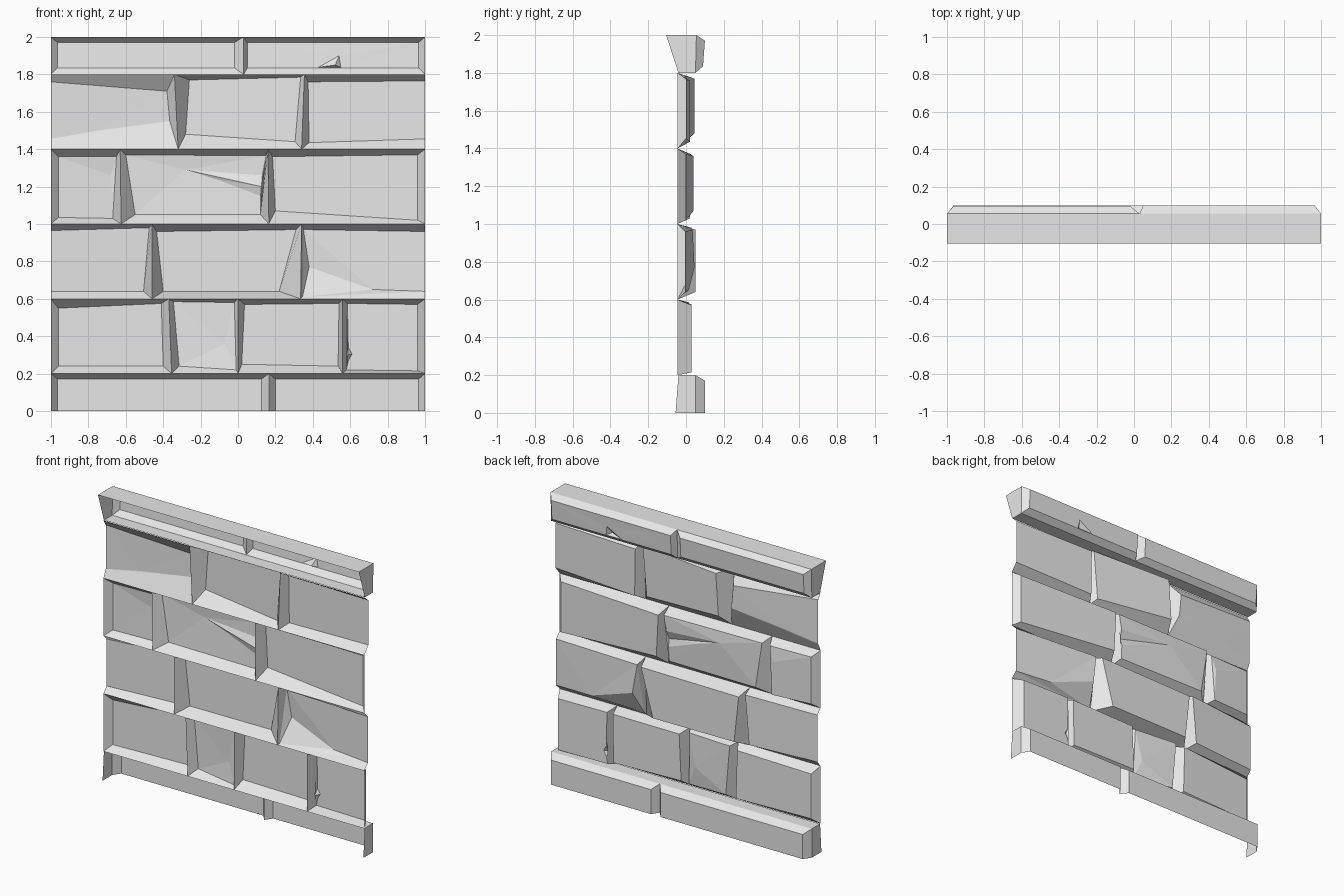
import bpy
import bmesh
from mathutils import Vector
from mathutils.geometry import delaunay_2d_cdt

if "Cube" in bpy.data.objects:
    bpy.data.objects.remove(bpy.data.objects["Cube"], do_unlink=True)

GREY = (0.8, 0.8, 0.8, 1.0)
stone = bpy.data.materials.new("grey_stone")
stone.use_nodes = True
stone.diffuse_color = GREY
stone.node_tree.nodes["Principled BSDF"].inputs["Base Color"].default_value = GREY

LEFT_SIDE, TOP_SIDE, RIGHT_SIDE, BOTTOM_SIDE = range(4)
GROOVE = -0.045


def shell(name, rings, open_sides=(), crease=()):
    """Open-backed block: four-corner rings bridged, except at the listed
    (level, side) pairs, then a closing face that may be broken by a crease
    line of (x, z, y) points."""
    bm = bmesh.new()
    loops = [[bm.verts.new(p) for p in ring] for ring in rings]
    for level, (low, high) in enumerate(zip(loops, loops[1:])):
        for i in range(4):
            j = (i + 1) % 4
            if (level, i) not in open_sides:
                bm.faces.new((low[i], low[j], high[j], high[i]))
    cap = loops[-1]
    if crease:
        points = cap + [bm.verts.new((x, y, z)) for x, z, y in crease]
        flat = [Vector((v.co.x, v.co.z)) for v in points]
        edges = [(i, (i + 1) % 4) for i in range(4)]
        edges += [(i, i + 1) for i in range(4, len(points) - 1)]
        result = delaunay_2d_cdt(flat, edges, [], 1, 1e-5)
        for tri in result[2]:
            bm.faces.new([points[result[3][i][0]] for i in reversed(tri)])
    else:
        bm.faces.new(cap)
    mesh = bpy.data.meshes.new(name)
    bm.to_mesh(mesh)
    bm.free()
    mesh.materials.append(stone)
    bpy.context.collection.objects.link(bpy.data.objects.new(name, mesh))


def ring(left, right, bottom, top, y_bottom, y_top):
    """Corners in order: bottom left, top left, top right, bottom right."""
    return [(left, y_bottom, bottom), (left, y_top, top),
            (right, y_top, top), (right, y_bottom, bottom)]


def brick(name, bottom, left, right, face, depths, open_sides=(), crease=()):
    """Wall brick; left and right are joint x positions (bottom, top), face
    holds the front corners as (x, z) or (x, z, y), depths are the y of the
    left and right face edges."""
    top = bottom + 0.4
    base = [(left[0], GROOVE, bottom), (left[1], GROOVE, top),
            (right[1], GROOVE, top), (right[0], GROOVE, bottom)]
    front = [(p[0], p[2] if len(p) > 2 else depths[i // 2], p[1])
             for i, p in enumerate(face)]
    shell(name, [base, front], open_sides, crease)


END_L, END_R = (-1, -1), (1, 1)

# Lowest full course
joint_a, joint_b, joint_c = (-0.355, -0.37), (0, 0), (0.56, 0.56)
brick("lower_brick_right_end", 0.2, END_L, joint_a,
      [(-0.96, 0.24), (-0.96, 0.55), (-0.41, 0.575), (-0.4, 0.24)],
      (0, 0.025))
brick("lower_brick_small", 0.2, joint_a, joint_b,
      [(-0.315, 0.24), (-0.345, 0.585), (-0.02, 0.58), (-0.01, 0.22, -0.02)],
      (0.015, -0.01), crease=[(-0.07, 0.36, 0)])
brick("lower_brick_middle", 0.2, joint_b, joint_c,
      [(0.02, 0.25), (0.035, 0.57), (0.54, 0.575), (0.535, 0.24)],
      (0.025, 0.03))
brick("lower_brick_left_end", 0.2, joint_c, END_R,
      [(0.58, 0.22), (0.585, 0.575), (0.96, 0.57), (0.96, 0.215)],
      (0.03, 0.03),
      crease=[(0.59, 0.34, 0.03), (0.61, 0.305, 0.03),
              (0.59, 0.27, 0.03), (0.587, 0.3, 0)])

# Second course, running off both ends
joint_a, joint_b = (-0.46, -0.46), (0.335, 0.34)
brick("second_brick_right_end", 0.6, END_L, joint_a,
      [(-1, 0.64), (-1, 0.965), (-0.475, 0.98), (-0.505, 0.64)],
      (-0.01, 0.03), [(0, LEFT_SIDE)])
brick("second_brick_middle", 0.6, joint_a, joint_b,
      [(-0.4, 0.64), (-0.435, 0.96), (0.31, 0.97), (0.22, 0.64)],
      (0.045, 0.05))
brick("second_brick_left_end", 0.6, joint_b, END_R,
      [(0.345, 0.61, -0.04), (0.35, 0.97), (1, 0.96), (1, 0.64)],
      (0.035, -0.005), [(0, RIGHT_SIDE)],
      crease=[(0.38, 0.77, 0.045), (0.72, 0.65, 0.015)])

# Third course
joint_a, joint_b = (-0.625, -0.63), (0.165, 0.16)
brick("third_brick_right_end", 1.0, END_L, joint_a,
      [(-0.96, 1.035), (-0.96, 1.36), (-0.65, 1.36, 0.01), (-0.67, 1.03)],
      (0, 0.02), crease=[(-0.68, 1.26, 0.02)])
brick("third_brick_middle", 1.0, joint_a, joint_b,
      [(-0.55, 1.05), (-0.6, 1.37), (0.15, 1.365), (0.12, 1.05, 0.015)],
      (0.025, 0.03),
      crease=[(0.13, 1.26, 0.03), (-0.28, 1.29, 0.035),
              (0.125, 1.2, 0.005), (-0.12, 1.24, 0.03), (0.12, 1.15, 0.02)])
brick("third_brick_left_end", 1.0, joint_b, END_R,
      [(0.2, 1.07), (0.185, 1.36), (0.96, 1.37), (0.96, 1.02)],
      (0.04, 0))

# Fourth course, running off both ends
joint_a, joint_b = (-0.32, -0.34), (0.34, 0.355)
brick("fourth_brick_right_end", 1.4, END_L, joint_a,
      [(-1, 1.455), (-1, 1.76), (-0.38, 1.71), (-0.365, 1.55)],
      (-0.02, 0.025), [(0, LEFT_SIDE)], crease=[(-0.75, 1.5, 0)])
brick("fourth_brick_middle", 1.4, joint_a, joint_b,
      [(-0.28, 1.48), (-0.26, 1.77), (0.335, 1.785), (0.305, 1.44)],
      (0.045, -0.005))
brick("fourth_brick_left_end", 1.4, joint_b, END_R,
      [(0.38, 1.435), (0.375, 1.76), (1, 1.765), (1, 1.455)],
      (0.02, 0), [(0, RIGHT_SIDE)])

# Projecting base ledge, open underneath, with a shallow joint
for name, back, front, joint_side in (
        ("base_ledge_right", (-1, 0.165), (-0.965, 0.125), RIGHT_SIDE),
        ("base_ledge_left", (0.165, 1), (0.2, 0.965), LEFT_SIDE)):
    shell(name, [ring(*back, 0, 0.2, -0.055, -0.04),
                 ring(*back, 0, 0.2, 0.05, 0.05),
                 ring(*front, 0, 0.17, 0.1, 0.1)],
          [(0, BOTTOM_SIDE), (1, BOTTOM_SIDE), (0, joint_side)])

# Projecting coping along the top, with one chipped edge
chip = [(0.43, 1.838, 0.09), (0.54, 1.9, 0.094),
        (0.52, 1.85, 0.06), (0.55, 1.838, 0.09)]
for name, back, front, depth, joint_side, crease in (
        ("coping_right", (-1, 0.03), (-0.965, -0.02), 0.095, RIGHT_SIDE, ()),
        ("coping_left", (0.03, 1), (0.05, 0.965), 0.1, LEFT_SIDE, chip)):
    shell(name, [ring(*back, 1.8, 2, -0.04, -0.105),
                 ring(*back, 1.8, 2, 0.05, 0.055),
                 ring(*front, 1.835, 1.97, depth - 0.01, depth)],
          [(0, joint_side)], crease)
